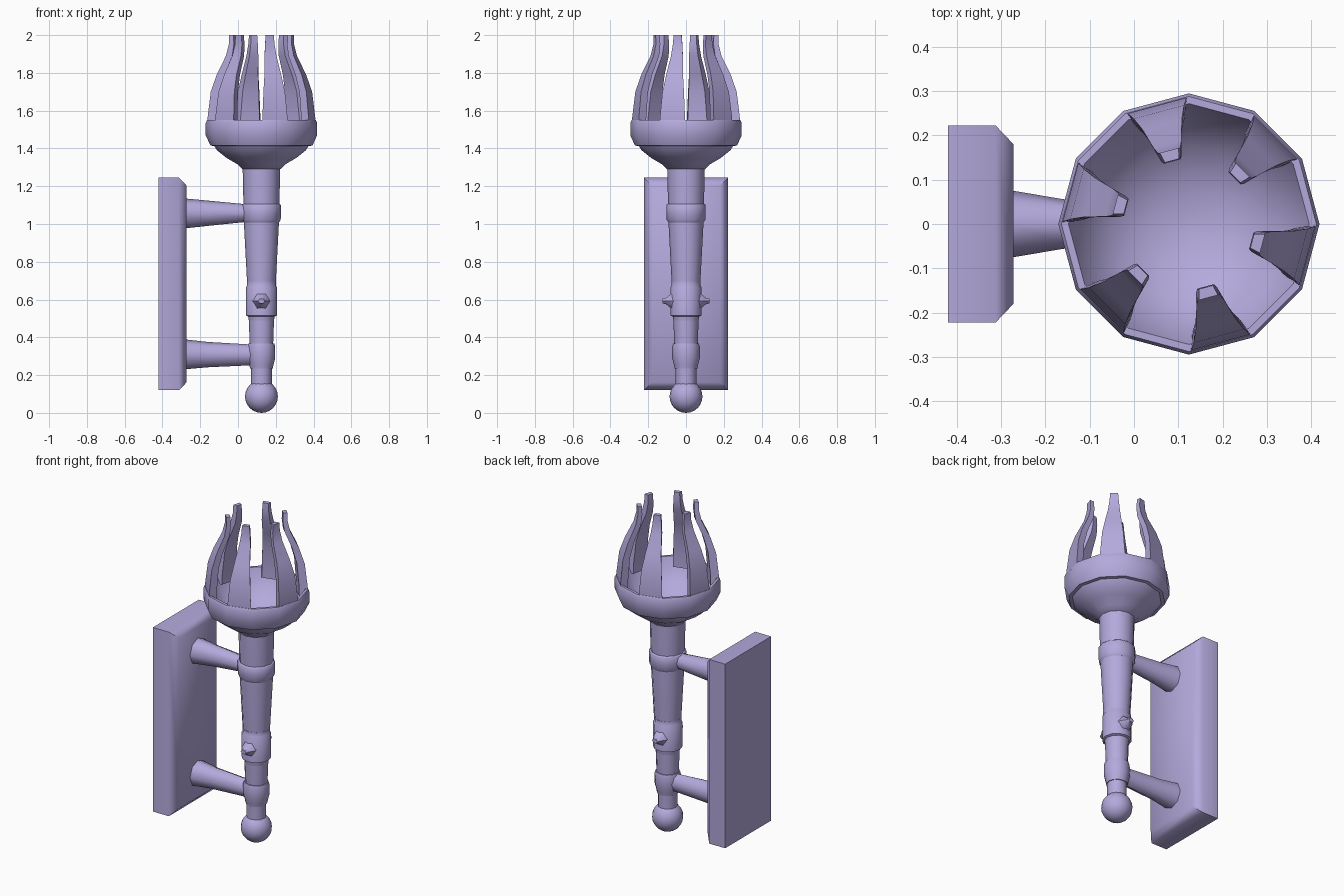
import bpy, bmesh
from math import cos, sin, pi, radians
from mathutils import Vector, Matrix

cube = bpy.data.objects.get("Cube")
if cube:
    bpy.data.objects.remove(cube, do_unlink=True)

AXIS = 0.124          # x of the torch's centre line
SIDES = 12
LILAC = (0.46, 0.40, 0.72, 1.0)

mat = bpy.data.materials.new("lilac_grey")
mat.use_nodes = True
mat.diffuse_color = LILAC
mat.node_tree.nodes["Principled BSDF"].inputs["Base Color"].default_value = LILAC
parts = []


def finish(name, bm):
    bmesh.ops.recalc_face_normals(bm, faces=bm.faces)
    mesh = bpy.data.meshes.new(name)
    bm.to_mesh(mesh)
    bm.free()
    mesh.materials.append(mat)
    obj = bpy.data.objects.new(name, mesh)
    bpy.context.collection.objects.link(obj)
    parts.append(obj)
    return obj


def loft(name, rings):
    """Skin a list of equally long point rings and cap both ends."""
    bm = bmesh.new()
    rows = [[bm.verts.new(p) for p in ring] for ring in rings]
    n = len(rows[0])
    for a, b in zip(rows, rows[1:]):
        for i in range(n):
            j = (i + 1) % n
            bm.faces.new((a[i], a[j], b[j], b[i]))
    bm.faces.new(rows[0])
    bm.faces.new(rows[-1])
    return finish(name, bm)


def lathe(name, profile):
    """Turn (radius, z) points about the torch axis."""
    angles = [2 * pi * i / SIDES for i in range(SIDES)]
    return loft(name, [[(AXIS + r * cos(a), r * sin(a), z) for a in angles]
                       for r, z in profile])


# Turned parts, bottom to top
lathe("handle", [(0.055, 0.12), (0.055, 0.25), (0.062, 0.36), (0.067, 0.50)])
lathe("lower_ring", [(0.060, 0.235), (0.064, 0.255), (0.073, 0.29),
                     (0.073, 0.35), (0.068, 0.367)])
lathe("collar", [(0.066, 0.485), (0.070, 0.510), (0.082, 0.515),
                 (0.082, 0.665), (0.077, 0.672), (0.077, 0.697)])
lathe("shaft", [(0.076, 0.69), (0.093, 1.01), (0.100, 1.32)])
lathe("upper_ring", [(0.093, 1.008), (0.102, 1.022), (0.104, 1.06),
                     (0.104, 1.10), (0.098, 1.106)])
lathe("bowl", [(0.100, 1.29), (0.125, 1.315), (0.185, 1.35), (0.235, 1.39),
               (0.25, 1.413), (0.27, 1.415), (0.295, 1.47), (0.295, 1.535),
               (0.288, 1.55), (0.272, 1.55), (0.245, 1.48), (0.18, 1.40),
               (0.09, 1.36), (0.02, 1.35)])

# Ball at the foot
bm = bmesh.new()
bmesh.ops.create_uvsphere(bm, u_segments=16, v_segments=12, radius=0.087,
                          matrix=Matrix.Translation((AXIS, 0, 0.087)))
finish("foot_ball", bm)

# Six curved tines on alternate sides of the rim: z, outer radius, depth, width
TINE = [(1.50, 0.272, 0.040, 0.14), (1.56, 0.277, 0.045, 0.138),
        (1.70, 0.262, 0.042, 0.118), (1.79, 0.233, 0.038, 0.092),
        (1.89, 0.186, 0.032, 0.065), (1.95, 0.172, 0.026, 0.052),
        (2.00, 0.172, 0.024, 0.044)]
for k in range(6):
    a = radians(60 * k - 15)
    out = Vector((cos(a), sin(a), 0))
    side = Vector((-sin(a), cos(a), 0))
    rings = []
    for z, r, depth, width in TINE:
        mid = Vector((AXIS, 0, z))
        w = width / 2
        rings.append([mid + out * r - side * w, mid + out * r + side * w,
                      mid + out * (r - depth) + side * w * 0.75,
                      mid + out * (r - depth) - side * w * 0.75])
    loft(f"tine_{k + 1}", rings)

# Beak-like lugs on both sides of the collar
for label, s in (("front", -1), ("back", 1)):
    rings = []
    for y, hx, hz in ((0.05, 0.052, 0.055), (0.082, 0.042, 0.042),
                      (0.105, 0.026, 0.020), (0.125, 0.018, 0.014)):
        rings.append([(AXIS + hx * cos(t * pi / 3), s * y,
                       0.592 + hz * sin(t * pi / 3)) for t in range(6)])
    loft(f"{label}_lug", rings)

# Tapered arms from the wall plate to the rings
for name, z0, z1, h1 in (("upper_arm", 1.056, 1.058, 0.042),
                         ("lower_arm", 0.310, 0.307, 0.054)):
    rings = []
    for x, z, hy, hz in ((-0.29, z0, 0.078, 0.080), (-0.16, (z0 + z1) / 2, 0.056, 0.067),
                         (0.09, z1, 0.042, h1)):
        rings.append([(x, hy * cos(t * pi / 4), z + hz * sin(t * pi / 4))
                      for t in range(8)])
    loft(name, rings)

# Wall plate with a chamfer around its outer face
rings = []
for x, inset in ((-0.42, 0), (-0.312, 0), (-0.272, 0.042)):
    y, lo, hi = 0.222 - inset, 0.12 + inset, 1.245 - inset
    rings.append([(x, -y, lo), (x, y, lo), (x, y, hi), (x, -y, hi)])
loft("wall_plate", rings)

# Smooth shading that keeps hard edges
bpy.ops.object.select_all(action='DESELECT')
for obj in parts:
    obj.select_set(True)
bpy.context.view_layer.objects.active = parts[0]
bpy.ops.object.shade_smooth_by_angle(angle=radians(50))
